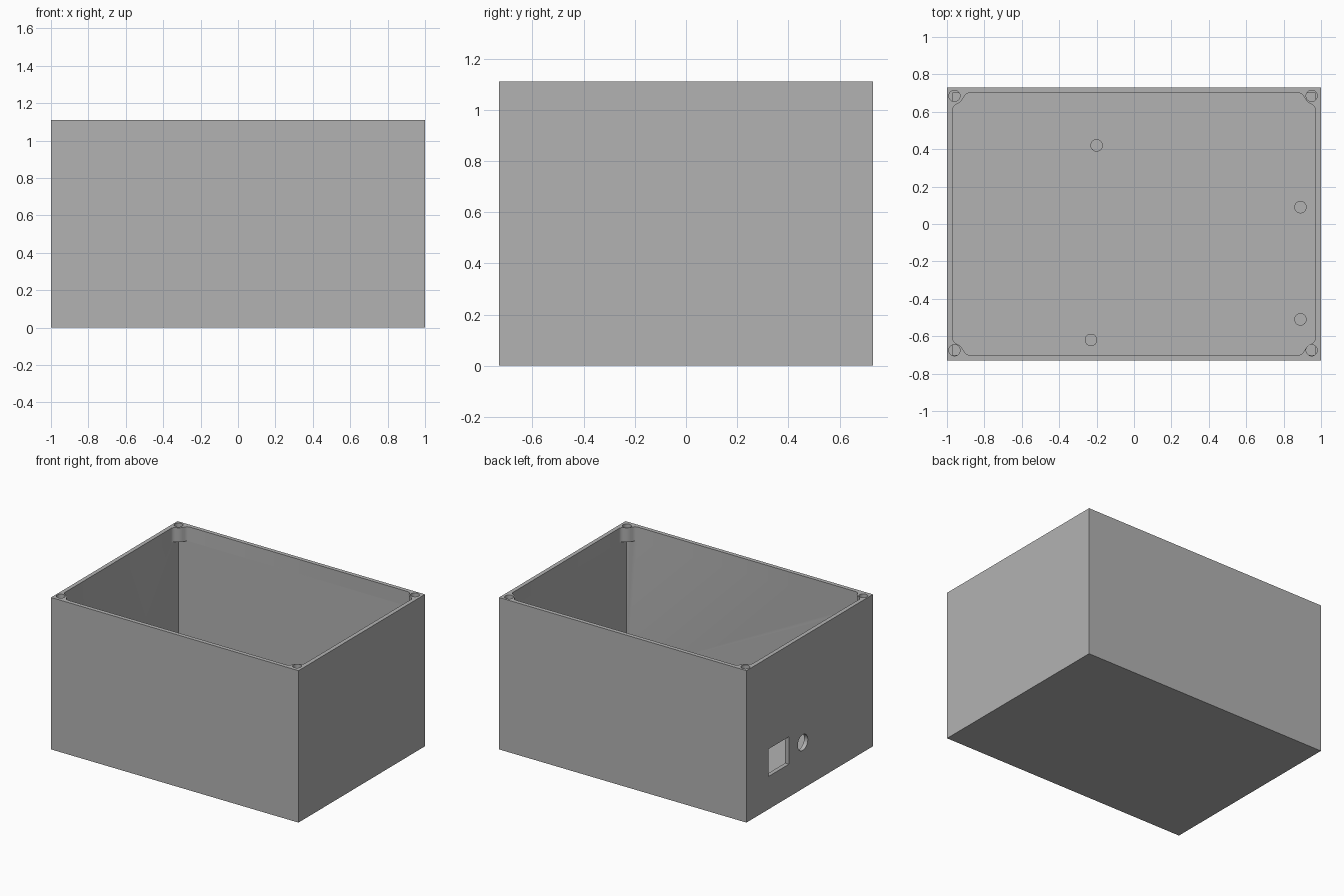
import bpy, bmesh, math
from mathutils import Matrix, Vector

cube = bpy.data.objects.get("Cube")
if cube:
    bpy.data.objects.remove(cube, do_unlink=True)

HX, HY, H, WALL = 1.0, 0.73, 1.11, 0.03
BOSS_H = 0.105

grey = bpy.data.materials.new("light grey plastic")
grey.use_nodes = True
colour = (0.45, 0.45, 0.45, 1)
grey.diffuse_color = colour
grey.node_tree.nodes["Principled BSDF"].inputs["Base Color"].default_value = colour


def finish(name, bm):
    bmesh.ops.recalc_face_normals(bm, faces=bm.faces)
    mesh = bpy.data.meshes.new(name)
    bm.to_mesh(mesh)
    bm.free()
    mesh.materials.append(grey)
    ob = bpy.data.objects.new(name, mesh)
    bpy.context.collection.objects.link(ob)
    return ob


def box(name, lo, hi):
    lo, hi = Vector(lo), Vector(hi)
    bm = bmesh.new()
    m = Matrix.Translation((lo + hi) / 2) @ Matrix.Diagonal((*(hi - lo), 1))
    bmesh.ops.create_cube(bm, size=1, matrix=m)
    return finish(name, bm)


def cylinder(name, centre, radius, depth, axis="Z"):
    bm = bmesh.new()
    m = Matrix.Translation(centre)
    if axis == "X":
        m = m @ Matrix.Rotation(math.pi / 2, 4, "Y")
    bmesh.ops.create_cone(bm, cap_ends=True, segments=32, radius1=radius,
                          radius2=radius, depth=depth, matrix=m)
    return finish(name, bm)


def prism(name, points, z0, z1):
    bm = bmesh.new()
    face = bm.faces.new([bm.verts.new((x, y, z0)) for x, y in points])
    out = bmesh.ops.extrude_face_region(bm, geom=[face])
    verts = [g for g in out["geom"] if isinstance(g, bmesh.types.BMVert)]
    bmesh.ops.translate(bm, verts=verts, vec=(0, 0, z1 - z0))
    return finish(name, bm)


def combine(target, tool, operation):
    mod = target.modifiers.new("combine", "BOOLEAN")
    mod.operation, mod.object, mod.solver = operation, tool, "EXACT"
    bpy.context.view_layer.objects.active = target
    bpy.ops.object.modifier_apply(modifier=mod.name)
    bpy.data.objects.remove(tool, do_unlink=True)


# Open-topped case
case = box("case", (-HX, -HY, 0), (HX, HY, H))
combine(case, box("cavity", (-HX + WALL, -HY + WALL, WALL),
                  (HX - WALL, HY - WALL, H + 0.1)), "DIFFERENCE")

# Filleted screw bosses in the top corners, each with a screw hole
half = [(0, 0.085), (0.006, 0.071), (0.018, 0.062), (0.032, 0.054)]
outline = [(-0.01, -0.01), (-0.01, 0.085)] + half + [(0.045, 0.045)]
outline += [(y, x) for x, y in reversed(half)] + [(0.085, -0.01)]
for sx in (-1, 1):
    for sy in (-1, 1):
        pts = [(sx * (HX - WALL - x), sy * (HY - WALL - y)) for x, y in outline]
        combine(case, prism("boss", pts, H - BOSS_H, H), "UNION")
for x in (-0.96, 0.95):
    for y in (-0.675, 0.685):
        combine(case, cylinder("screw_hole", (x, y, H), 0.03,
                               2 * BOSS_H + 0.004), "DIFFERENCE")

# Connector openings in the side wall
combine(case, box("square_opening", (-HX - 0.1, 0.24, 0.24),
                  (-HX + 0.1, 0.475, 0.44)), "DIFFERENCE")
combine(case, cylinder("round_opening", (-HX, 0.08, 0.337), 0.058, 0.2, "X"),
        "DIFFERENCE")

# Board mounting pegs on the floor
pegs = [cylinder("mounting_peg", (x, y, 0.085), 0.033, 0.13)
        for x, y in ((-0.2, 0.42), (0.89, 0.09), (0.89, -0.51), (-0.23, -0.62))]

# Smooth the round walls, keep the edges sharp
bpy.ops.object.select_all(action="DESELECT")
for ob in [case] + pegs:
    ob.select_set(True)
bpy.context.view_layer.objects.active = case
bpy.ops.object.shade_smooth_by_angle(angle=math.radians(30))
